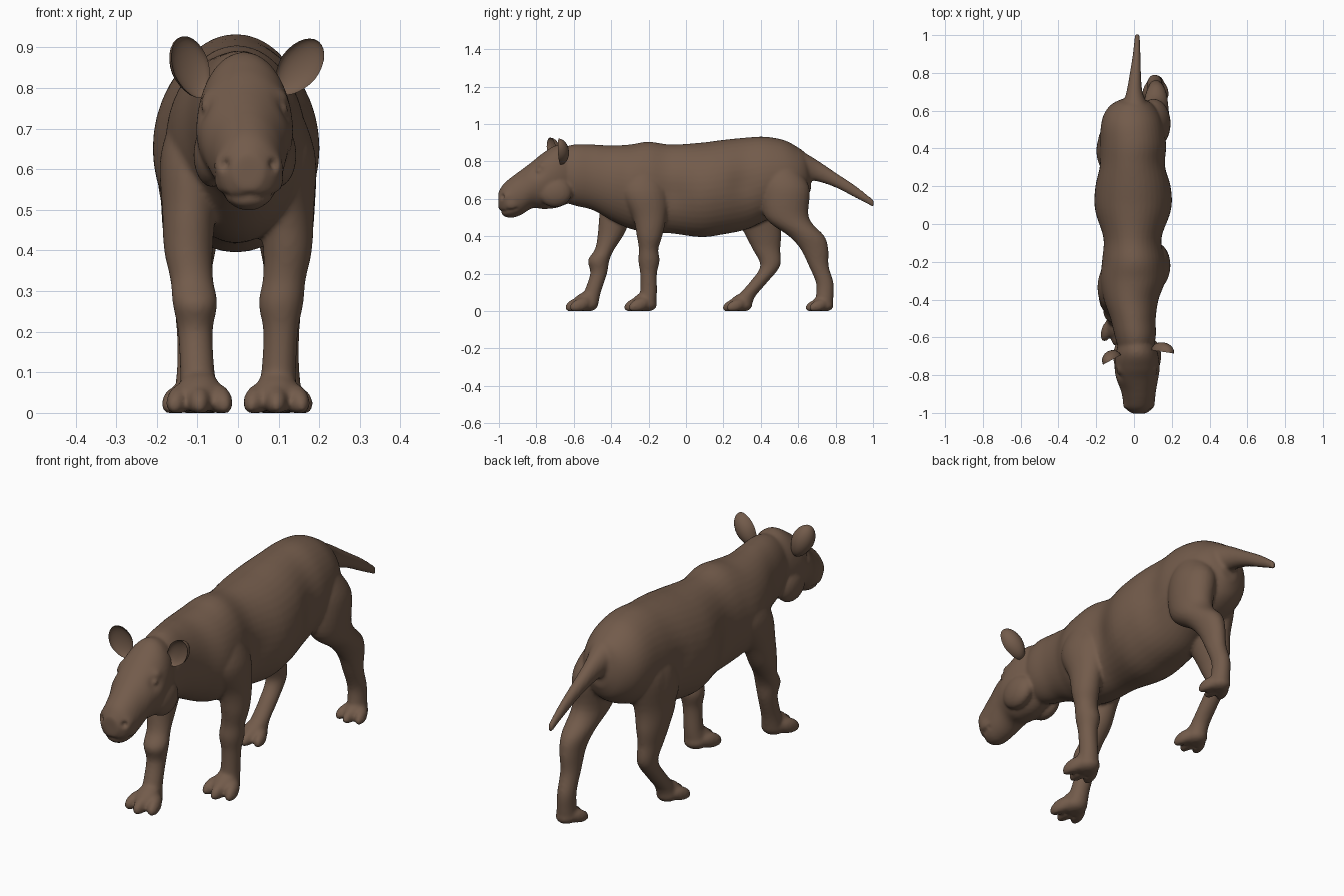
import bpy, bmesh, math
from mathutils import Vector, Matrix
from mathutils.kdtree import KDTree

if "Cube" in bpy.data.objects:
    bpy.data.objects.remove(bpy.data.objects["Cube"])

hide = bpy.data.materials.new("brown hide")
colour = (0.17, 0.105, 0.07, 1)
hide.use_nodes = True
hide.diffuse_color = colour
hide.node_tree.nodes["Principled BSDF"].inputs["Base Color"].default_value = colour


def make_object(name, bm):
    """Turn a bmesh into a linked, active object with the hide material."""
    bmesh.ops.recalc_face_normals(bm, faces=bm.faces)
    mesh = bpy.data.meshes.new(name)
    bm.to_mesh(mesh)
    bm.free()
    mesh.materials.append(hide)
    obj = bpy.data.objects.new(name, mesh)
    bpy.context.collection.objects.link(obj)
    bpy.ops.object.select_all(action='DESELECT')
    obj.select_set(True)
    bpy.context.view_layer.objects.active = obj
    return obj


def smooth_sections(sections, steps=5):
    """Catmull-Rom interpolation through the cross-sections."""
    last = len(sections) - 1
    result = []
    for i in range(last):
        a, b, c, d = (sections[min(max(k, 0), last)] for k in range(i - 1, i + 3))
        for s in range(steps):
            t = s / steps
            result.append([q + t / 2 * (r - p + t * (2 * p - 5 * q + 4 * r - w
                           + t * (3 * (q - r) + w - p)))
                           for p, q, r, w in zip(a, b, c, d)])
    result.append(list(sections[last]))
    return result


def loft(bm, sections, along_y=True, segments=40):
    """Sections: position, far and near limit of the depth, x limits."""
    rings = []
    for t, u0, u1, x0, x1 in smooth_sections(sections):
        ring = []
        for k in range(segments):
            a = math.tau * k / segments
            x = (x0 + x1) / 2 + (x1 - x0) / 2 * math.cos(a)
            u = (u0 + u1) / 2 + (u1 - u0) / 2 * math.sin(a)
            ring.append(bm.verts.new((x, t, u) if along_y else (x, u, t)))
        rings.append(ring)
    for low, high in zip(rings, rings[1:]):
        for k in range(segments):
            n = (k + 1) % segments
            bm.faces.new((low[k], low[n], high[n], high[k]))
    bm.faces.new(rings[0])
    bm.faces.new(rings[-1])


def ellipsoid(bm, centre, radii, turn=0, pitch=0):
    matrix = (Matrix.Translation(centre) @ Matrix.Rotation(turn, 4, 'Z')
              @ Matrix.Rotation(pitch, 4, 'X') @ Matrix.Diagonal((*radii, 1)))
    made = bmesh.ops.create_uvsphere(bm, u_segments=24, v_segments=14,
                                     radius=1, matrix=matrix)
    return made["verts"]


bm = bmesh.new()

# Trunk and neck
loft(bm, [
    (-.70, .86, .60, -.07, .09), (-.60, .89, .565, -.10, .115),
    (-.50, .89, .54, -.125, .115), (-.40, .885, .485, -.16, .13),
    (-.30, .89, .44, -.178, .165), (-.20, .905, .42, -.17, .165),
    (-.08, .89, .415, -.168, .152), (.08, .90, .395, -.207, .197),
    (.20, .915, .41, -.205, .195), (.32, .927, .435, -.187, .17),
    (.42, .932, .48, -.18, .17), (.52, .915, .52, -.175, .155),
    (.59, .88, .55, -.155, .13), (.64, .84, .59, -.11, .09),
    (.668, .76, .65, -.045, .04)])

# Head and muzzle
head_x = .017
loft(bm, [
    (-.58, .86, .60, -.07, .09), (-.68, .889, .555, -.095, .125),
    (-.76, .848, .545, -.103, .136), (-.82, .80, .55, -.093, .128),
    (-.88, .755, .515, -.07, .117), (-.93, .718, .498, -.058, .11),
    (-.975, .68, .508, -.045, .096), (-1.003, .635, .55, -.01, .063)])
for side in (-1, 1):
    # Jaw and upper lip
    ellipsoid(bm, (head_x + side * .08, -.70, .635), (.047, .09, .08))
    ellipsoid(bm, (.027 + side * .045, -.93, .575), (.04, .05, .045))

# Tail
loft(bm, [
    (.54, .88, .68, -.10, .10), (.62, .853, .70, -.065, .075),
    (.70, .807, .693, -.04, .045), (.80, .74, .66, -.022, .037),
    (.91, .667, .603, -.005, .034), (1.005, .592, .553, .004, .031)])

# Legs: height, side offset, half width and half depth shared by each pair
front_shape = [
    (.78, .09, .05, .07), (.64, .11, .08, .125), (.5, .12, .067, .089),
    (.4, .122, .06, .068), (.33, .114, .053, .052), (.27, .106, .055, .057),
    (.2, .105, .043, .045), (.1, .1, .043, .045), (.03, .095, .05, .05)]
hind_shape = [
    (.78, .08, .06, .08), (.66, .1, .09, .13), (.5, .112, .077, .117),
    (.4, .117, .062, .095), (.33, .117, .05, .074), (.24, .112, .042, .053),
    (.15, .11, .04, .047), (.08, .112, .041, .047), (.03, .114, .045, .047)]


def leg(side, shape, centres, foot_y, foot_size):
    sections = []
    for (z, x, width, depth), y in zip(shape, centres):
        sections.append((z, y - depth, y + depth,
                         side * x - width, side * x + width))
    loft(bm, sections, along_y=False, segments=28)
    # Sloping instep, foot pad and three splayed toes with flat soles
    foot = Vector((side * shape[-1][1], foot_y, 0))

    def pad(offset, radii, turn=0, pitch=0):
        for v in ellipsoid(bm, foot + foot_size * Vector(offset),
                           foot_size * Vector(radii), turn, pitch):
            v.co.z = max(v.co.z, 0)

    pad((0, 0, .035), (.055, .06, .04))
    pad((0, -.02, .06), (.05, .07, .036), pitch=.55)
    for k in (-1, 0, 1):
        pad((k * .049, abs(k) * .022 - .057, .032), (.029, .062, .036),
            turn=k * .3, pitch=.35)


leg(1, front_shape, (-.24, -.225, -.195, -.195, -.2, -.198, -.2, -.2, -.21), -.215, 1)
leg(-1, front_shape, (-.28, -.32, -.375, -.405, -.435, -.467, -.467, -.5, -.52), -.53, 1)
leg(1, hind_shape, (.5, .53, .54, .645, .687, .71, .742, .742, .738), .738, .86)
leg(-1, hind_shape, (.44, .42, .395, .415, .43, .45, .385, .325, .305), .3, .9)

# Forward thigh mass of the bent right hind leg
ellipsoid(bm, (-.11, .385, .6), (.09, .135, .17))

# Fuse the parts into one skin
body = make_object("body", bm)
remesh = body.modifiers.new("fuse", 'REMESH')
remesh.mode = 'VOXEL'
remesh.voxel_size = .008
relax = body.modifiers.new("relax", 'SMOOTH')
relax.factor = .5
relax.iterations = 7
for name in ("fuse", "relax"):
    bpy.ops.object.modifier_apply(modifier=name)
mesh = body.data


def sculpt(point, radius, height):
    """Raise or press the skin softly around the surface point nearest to point."""
    tree = KDTree(len(mesh.vertices))
    for v in mesh.vertices:
        tree.insert(v.co, v.index)
    tree.balance()
    centre = tree.find(Vector(point))[0]
    normal = mesh.vertices[tree.find(centre)[1]].normal.copy()
    for co, index, distance in tree.find_range(centre, radius * 2):
        mesh.vertices[index].co += normal * height * math.exp(-(distance / radius) ** 2)


for side in (-1, 1):
    # Eye socket, brow and eyeball
    eye_x = head_x + side * .12
    sculpt((eye_x, -.80, .75), .03, -.01)
    sculpt((eye_x, -.785, .785), .022, .007)
    sculpt((eye_x, -.80, .753), .013, .01)
    # Nostril with a raised wing
    nose_x = .027 + side * .065
    sculpt((nose_x, -.96, .61), .028, .006)
    sculpt((nose_x, -.99, .61), .012, -.014)
    # Hollows behind the shoulder and before the thigh
    sculpt((side * .2, -.08, .62), .08, -.01)
    sculpt((side * .2, .3, .68), .07, -.008)

# Mouth line around the muzzle
for k in range(-6, 7):
    angle = k * math.pi / 14
    sculpt((.027 + .09 * math.sin(angle), -.88 - .12 * math.cos(angle), .527),
           .011, -.005)
mesh.shade_smooth()


def ear(name, centre, tilt, yaw):
    """A cupped leaf that opens to the front."""
    bm = bmesh.new()
    for v in ellipsoid(bm, (0, 0, 0), (.05, .05, .08)):
        if v.co.y < 0:
            v.co.y *= -.5
        v.co.x *= 1 + 2 * v.co.z if v.co.z < 0 else 1
    bm.transform(Matrix.Translation(centre) @ Matrix.Rotation(yaw, 4, 'Z')
                 @ Matrix.Rotation(tilt, 4, 'Y'))
    make_object(name, bm)
    bpy.ops.object.shade_smooth_by_angle(angle=math.radians(60))


ear("left_ear", (.15, -.676, .851), .65, -.15)
ear("right_ear", (-.115, -.718, .851), -.4, .5)
